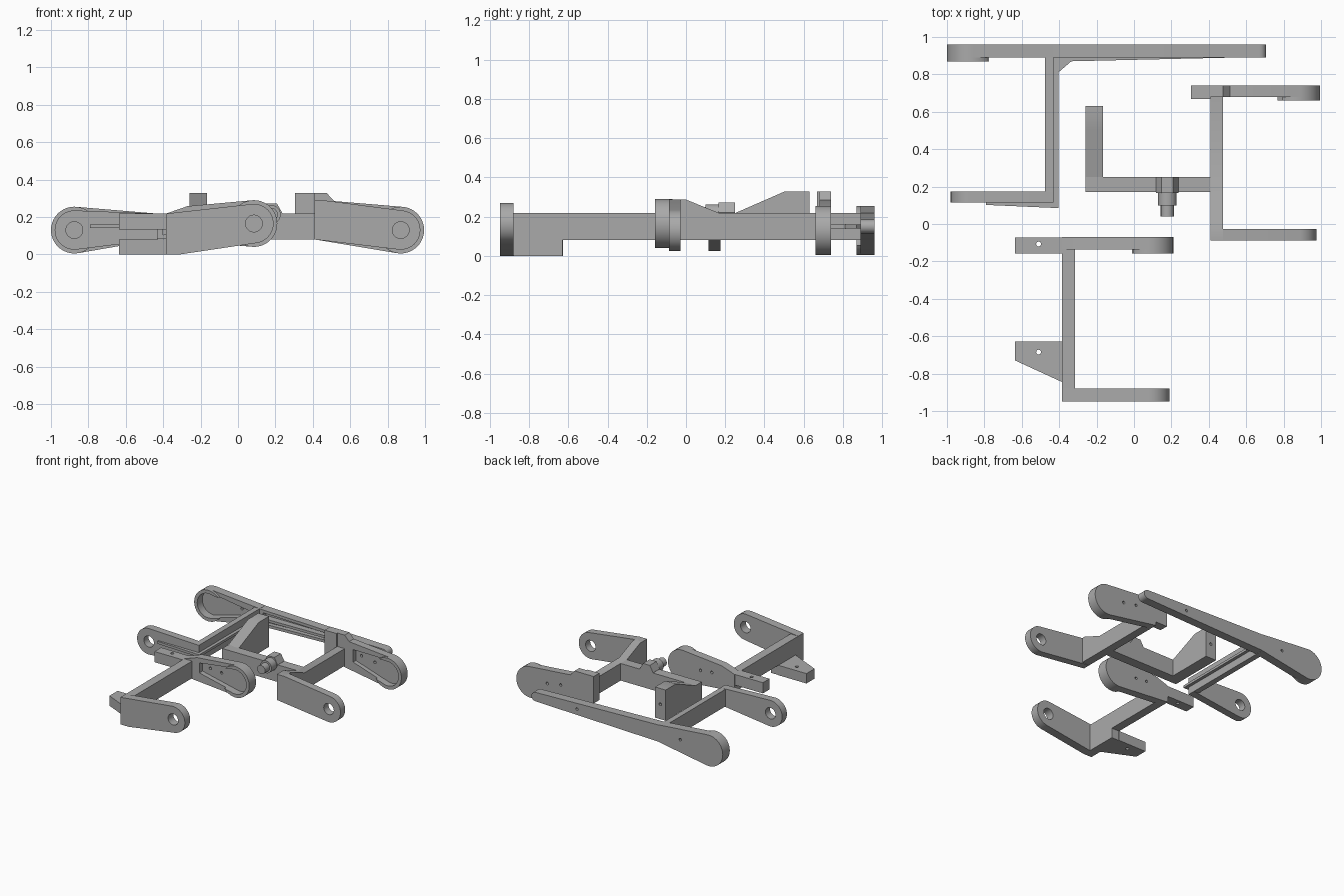
import bpy, bmesh, math
from mathutils import Vector, Matrix
from mathutils.geometry import convex_hull_2d

cube = bpy.data.objects.get("Cube")
if cube:
    bpy.data.objects.remove(cube, do_unlink=True)

grey = bpy.data.materials.new("plain_grey")
grey.use_nodes = True
grey.diffuse_color = (0.4, 0.4, 0.4, 1)
grey.node_tree.nodes["Principled BSDF"].inputs["Base Color"].default_value = (0.4, 0.4, 0.4, 1)


def circle(cx, cz, r, n=40):
    return [(cx + r * math.cos(math.tau * i / n), cz + r * math.sin(math.tau * i / n)) for i in range(n)]


def hull(points):
    return [points[i] for i in convex_hull_2d([Vector(p) for p in points])]


def prism(name, outline, lo, hi, axis="y"):
    """Extrude a 2D outline along one axis; the outline holds the other two axes in order."""
    place = {"x": lambda p, d: (d, p[0], p[1]),
             "y": lambda p, d: (p[0], d, p[1]),
             "z": lambda p, d: (p[0], p[1], d)}[axis]
    bm = bmesh.new()
    face = bm.faces.new([bm.verts.new(place(p, lo)) for p in outline])
    top = bmesh.ops.extrude_face_region(bm, geom=[face])["geom"]
    shift = Vector(place((0, 0), hi - lo))
    bmesh.ops.translate(bm, vec=shift, verts=[v for v in top if isinstance(v, bmesh.types.BMVert)])
    bmesh.ops.recalc_face_normals(bm, faces=bm.faces)
    mesh = bpy.data.meshes.new(name)
    bm.to_mesh(mesh)
    bm.free()
    mesh.materials.append(grey)
    obj = bpy.data.objects.new(name, mesh)
    bpy.context.collection.objects.link(obj)
    return obj


def box(name, x0, x1, y0, y1, z0, z1):
    return prism(name, [(x0, z0), (x1, z0), (x1, z1), (x0, z1)], y0, y1)


def select(obj):
    bpy.ops.object.select_all(action="DESELECT")
    obj.select_set(True)
    bpy.context.view_layer.objects.active = obj


def cut(obj, *cutters):
    for cutter in cutters:
        mod = obj.modifiers.new("cut", "BOOLEAN")
        mod.operation, mod.solver, mod.object = "DIFFERENCE", "EXACT", cutter
        select(obj)
        bpy.ops.object.modifier_apply(modifier=mod.name)
        bpy.data.objects.remove(cutter, do_unlink=True)
    return obj


def eye_arm(name, cx, cz, root, y0, y1):
    """Tapered arm that ends in an eye with a through hole."""
    arm = prism(name, hull(circle(cx, cz, 0.105) + root), y0, y1)
    return cut(arm, prism("cutter", circle(cx, cz, 0.045, 24), y0 - 0.1, y1 + 0.1))


def cup_arm(name, cx, cz, root, pocket, holes, y0, y1, hub):
    """Tapered arm with a closed back, a pear pocket in front and a raised hub rim."""
    arm = prism(name, hull(circle(cx, cz, 0.125) + root), y0, y1)
    pear = hull(circle(cx, cz, 0.098) + pocket)
    cut(arm, prism("cutter", pear, y0 - 0.1, y1 - 0.025),
        *[prism("cutter", circle(hx, hz, 0.011, 12), y1 - 0.1, y1 + 0.1) for hx, hz in holes])
    rim = prism(name + "_rim", circle(cx, cz, 0.125), hub, y0)
    cut(rim, prism("cutter", pear, hub - 0.1, y0 + 0.1))


LOW, TOP, MID = 0.08, 0.218, 0.15

# Rear frame: long channel bar, cup end, cross bar and eye arm
cup_arm("rear_cup_arm", -0.875, 0.13, [(-0.43, LOW), (-0.43, TOP)],
        [(-0.52, 0.125), (-0.52, 0.175)], [(-0.62, MID)], 0.89, 0.96, 0.87)
bar = prism("rear_long_bar", hull(circle(0.67, MID, 0.036, 20) + [(-0.475, LOW), (-0.475, TOP)]), 0.89, 0.96)
cut(bar, prism("cutter", [(-0.4, 0.105), (0.64, 0.135), (0.64, 0.165), (-0.4, 0.193)], 0.8, 0.925),
    prism("cutter", circle(0.3, MID, 0.011, 12), 0.8, 1.1))
prism("rear_bar_rib", [(-0.43, 0.8), (-0.405, 0.81), (-0.335, 0.87), (0.62, 0.892), (0.62, 0.93), (-0.43, 0.93)],
      0.14, 0.16, "z")
box("rear_cross_bar", -0.475, -0.43, 0.115, 0.9, LOW, TOP)
box("rear_cross_flange", -0.44, -0.405, 0.085, 0.88, 0.14, 0.16)
eye_arm("rear_eye_arm", -0.875, 0.13, [(-0.43, LOW), (-0.43, TOP)], 0.115, 0.175)
prism("rear_eye_arm_rib", [(-0.79, 0.12), (-0.79, 0.102), (-0.405, 0.085), (-0.405, 0.12)], 0.14, 0.16, "z")

# Side frame: cup arm with block, stepped cross bar and eye arm
cup_arm("side_cup_arm", 0.87, 0.13, [(0.41, LOW), (0.41, 0.28), (0.515, 0.285)],
        [(0.55, 0.13), (0.55, 0.23)], [(0.6, 0.18), (0.72, 0.16)], 0.68, 0.74, 0.66)
prism("side_block", [(0.305, 0.11), (0.475, 0.11), (0.515, 0.284), (0.475, 0.327), (0.305, 0.327)], 0.68, 0.74)
box("side_block_pad", 0.305, 0.41, 0.668, 0.68, 0.11, 0.327)
prism("side_cross_bar", [(-0.085, LOW), (0.68, LOW), (0.68, TOP), (0.17, TOP), (0, 0.287), (-0.085, 0.287)],
      0.408, 0.475, "x")
eye_arm("side_eye_arm", 0.87, 0.13, [(0.408, LOW), (0.408, 0.287), (0.475, 0.287)], -0.087, -0.027)

# Middle arm with wedge and stepped pin
box("middle_arm", -0.26, 0.42, 0.17, 0.25, LOW, TOP)
wedge = prism("middle_wedge", [(0.17, LOW), (0.63, LOW), (0.63, 0.327), (0.5, 0.327), (0.25, TOP), (0.17, TOP)],
              -0.26, -0.165, "x")
cut(wedge, prism("cutter", circle(-0.212, 0.2, 0.012, 12), 0.55, 0.7))
prism("pin_hex", circle(0.178, 0.22, 0.06, 6), 0.165, 0.25)
prism("pin_collar", circle(0.178, 0.213, 0.05, 32), 0.1, 0.17)
prism("pin_tip", circle(0.178, 0.213, 0.035, 32), 0.04, 0.1)

# Front frame: cup arm, cross bar, eye arm and two drilled tabs
cup_arm("front_cup_arm", 0.085, 0.165, [(-0.385, LOW), (-0.385, TOP), (-0.27, 0.258)],
        [(-0.25, 0.14), (-0.25, 0.22)], [(-0.18, 0.18), (-0.08, 0.17)], -0.135, -0.07, -0.157)
prism("front_cross_bar", [(-0.945, 0), (-0.63, 0), (-0.63, LOW), (-0.13, LOW), (-0.13, TOP), (-0.945, TOP)],
      -0.385, -0.315, "x")
eye_arm("front_eye_arm", 0.085, 0.165, [(-0.385, 0), (-0.31, 0), (-0.385, TOP)], -0.948, -0.88)
cut(box("front_upper_tab", -0.635, -0.38, -0.157, -0.073, 0.132, TOP),
    prism("cutter", circle(-0.51, -0.107, 0.013, 16), 0, 0.4, "z"))
cut(prism("front_lower_tab", [(-0.635, -0.73), (-0.38, -0.847), (-0.38, -0.627), (-0.635, -0.627)], 0, LOW, "z"),
    prism("cutter", circle(-0.51, -0.685, 0.013, 16), -0.2, 0.4, "z"))

# Smooth the round parts and keep the corners sharp
for obj in list(bpy.context.collection.objects):
    if obj.type == "MESH" and obj.data.materials and obj.data.materials[0] == grey:
        select(obj)
        bpy.ops.object.shade_smooth_by_angle(angle=math.radians(30))
